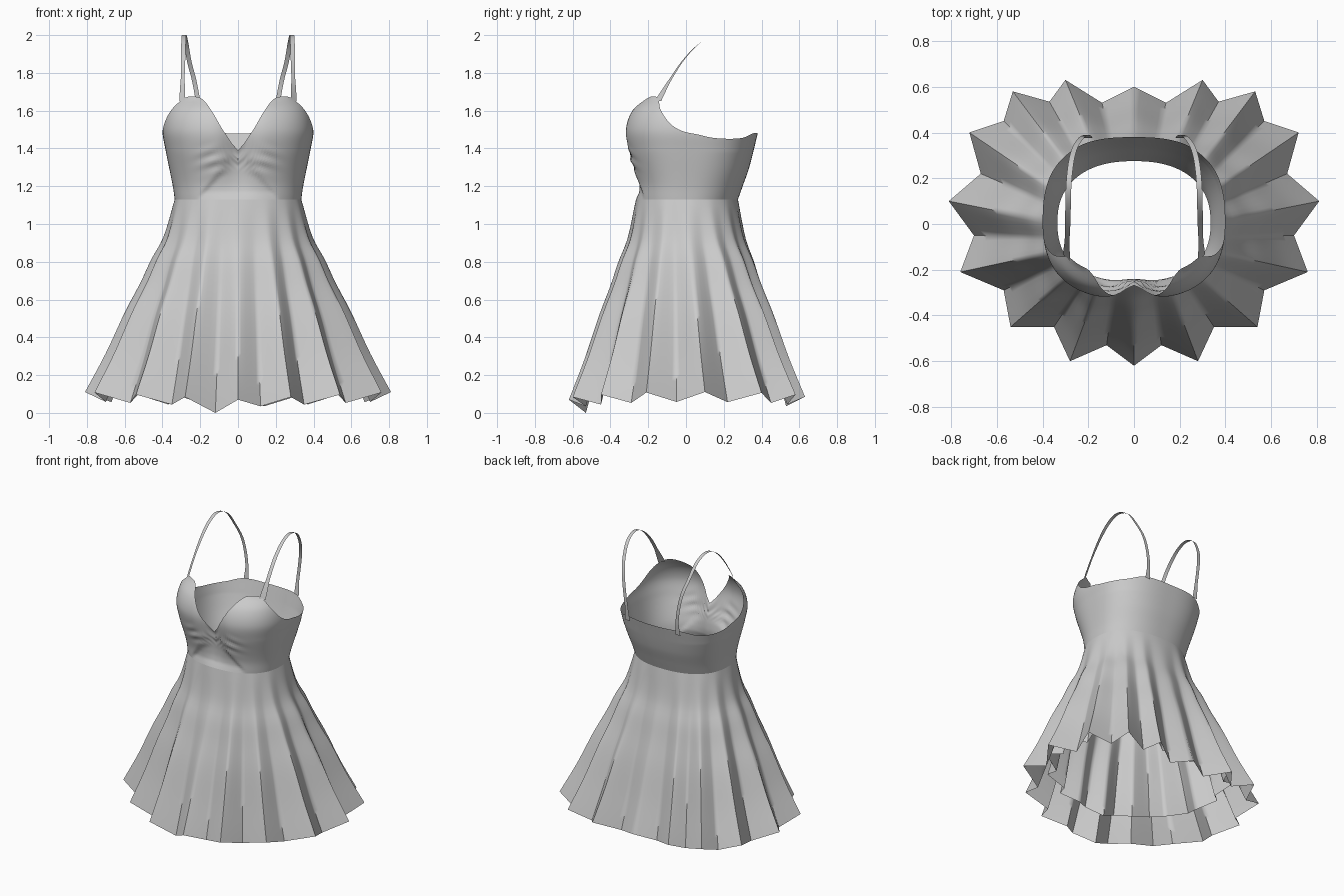
import bpy, bmesh, math
from mathutils import Vector

cube = bpy.data.objects.get("Cube")
if cube:
    bpy.data.objects.remove(cube)

fabric = bpy.data.materials.new("grey_fabric")
fabric.use_nodes = True
grey = (0.6, 0.6, 0.6, 1)
fabric.diffuse_color = grey
fabric.node_tree.nodes["Principled BSDF"].inputs["Base Color"].default_value = grey

WAIST_Z = 1.13


def curve(points, v):
    """Smooth interpolation through (key, value) pairs."""
    n = len(points)
    if v <= points[0][0]:
        return points[0][1]
    if v >= points[-1][0]:
        return points[-1][1]

    def slope(i):
        a, b = points[max(i - 1, 0)], points[min(i + 1, n - 1)]
        return (b[1] - a[1]) / (b[0] - a[0])

    for i in range(n - 1):
        (x0, y0), (x1, y1) = points[i], points[i + 1]
        if v <= x1:
            w = x1 - x0
            t = (v - x0) / w
            return ((1 + 2 * t) * (1 - t) ** 2 * y0 + t * (1 - t) ** 2 * w * slope(i)
                    + t * t * (3 - 2 * t) * y1 + t * t * (t - 1) * w * slope(i + 1))


def spow(v, e):
    return math.copysign(abs(v) ** e, v)


def loft(name, rows, closed=True, angle=60):
    """Skin a list of equal-length point rows into one smooth surface."""
    bm = bmesh.new()
    grid = [[bm.verts.new(p) for p in row] for row in rows]
    n = len(rows[0])
    for low, high in zip(grid, grid[1:]):
        for i in range(n if closed else n - 1):
            j = (i + 1) % n
            bm.faces.new((low[i], low[j], high[j], high[i]))
    mesh = bpy.data.meshes.new(name)
    bm.to_mesh(mesh)
    bm.free()
    mesh.materials.append(fabric)
    obj = bpy.data.objects.new(name, mesh)
    bpy.context.collection.objects.link(obj)
    bpy.ops.object.select_all(action="DESELECT")
    obj.select_set(True)
    bpy.context.view_layer.objects.active = obj
    bpy.ops.object.shade_smooth_by_angle(angle=math.radians(angle))
    return obj


# Bodice: half width, front and back depth by height, top edge by angle from front
WIDTH = [(1.13, .335), (1.2, .345), (1.4, .385), (1.5, .40), (1.6, .38), (1.67, .335)]
FRONT = [(1.13, -.265), (1.22, -.268), (1.4, -.315), (1.5, -.328), (1.6, -.295), (1.67, -.225)]
BACK = [(1.13, .275), (1.2, .30), (1.3, .335), (1.48, .38)]
TOP = [(0, 1.39), (6, 1.485), (15, 1.595), (27, 1.66), (42, 1.675), (55, 1.66),
       (68, 1.59), (79, 1.52), (90, 1.48), (105, 1.455), (135, 1.455), (155, 1.48), (180, 1.48)]


def bodice_point(a, z):
    rise = min(1, (z - WAIST_Z) / .25)
    e = .86 - .1 * rise
    mid = .005 + .025 * rise
    x = curve(WIDTH, z) * spow(math.sin(a), e)
    c = math.cos(a)
    y = mid + abs(spow(c, e)) * ((curve(FRONT if c > 0 else BACK, z)) - mid)
    if c > 0:
        # hollow between the cups and the tucked-in wrap panel below them
        y += .045 * rise * math.exp(-(x / .08) ** 2)
        inside = .21 * (1.39 - z) / .24 - abs(x)
        y += .012 * max(0, min(1, inside / .02)) * min(1, (z - WAIST_Z) / .04)
        # gathered folds fanning out under the cups
        fold = math.exp(-((z - 1.34) / .06) ** 2 - ((abs(x) - .12) / .08) ** 2)
        y += .007 * fold * math.sin(90 * (z + .35 * abs(x)))
    return Vector((x, y, z))


SEG, ROWS = 160, 40
rows = []
for r in range(ROWS + 1):
    row = []
    for i in range(SEG):
        a = math.tau * i / SEG
        deg = math.degrees(a)
        top = curve(TOP, min(deg, 360 - deg))
        row.append(bodice_point(a, WAIST_Z + (top - WAIST_Z) * r / ROWS))
    rows.append(row)
loft("bodice", rows)

# Skirt hem: alternating pleat ridges and valleys, front centre round to back centre
HEM = [(0, -.62), (.12, -.53), (.28, -.60), (.35, -.45), (.54, -.45), (.57, -.29),
       (.76, -.21), (.70, -.05), (.81, .10), (.67, .22), (.72, .40), (.57, .45),
       (.53, .58), (.37, .535), (.30, .63), (.14, .53), (0, .60)]
hem = []
for i, (x, y) in enumerate(HEM):
    z = .03 + .04 * x if i % 2 else .07 + .05 * x
    hem.append(Vector((x, y, z)))
hem += [Vector((-p.x, p.y, p.z)) for p in hem[-2:0:-1]]
hem[-1].z = 0
FLARE = [(0, 0), (.2, .13), (.31, .26), (.43, .38), (.58, .55), (.8, .77), (1, 1)]
SUB = 5


def hem_point(i, t):
    """Straight facets at the hem, rounded pleats higher up."""
    k, f = divmod(i, SUB)
    f /= SUB
    p, q = hem[k], hem[(k + 1) % len(hem)]
    straight = p.lerp(q, f)
    rounded = p.lerp(q, f * f * (3 - 2 * f))
    return rounded.lerp(straight, t ** 4)


def skirt(name, drop, shrink, rows_count=30):
    n = len(hem) * SUB
    rows = []
    for r in range(rows_count, -1, -1):
        s = drop * r / rows_count
        t = curve(FLARE, s)
        row = []
        for i in range(n):
            w = bodice_point(math.tau * i / n, WAIST_Z)
            h = hem_point(i, t)
            p = w.lerp(h, t)
            scale = 1 - (1 - shrink) * s / drop
            row.append((p.x * scale, p.y * scale, WAIST_Z + (h.z - WAIST_Z) * s))
        rows.append(row)
    return loft(name, rows)


skirt("skirt", 1, 1)
skirt("skirt_lining", .87, .87)

# Shoulder straps: thin ribbons from cup peak over the shoulder to the back edge
PATH = [(.295, -.15, 1.65), (.293, -.08, 1.77), (.29, 0, 1.885), (.288, .09, 1.97),
        (.285, .18, 2.0), (.275, .27, 1.96), (.258, .335, 1.86), (.232, .375, 1.76),
        (.212, .388, 1.65), (.20, .386, 1.55), (.20, .376, 1.46)]
for name, side in (("left_strap", 1), ("right_strap", -1)):
    edges = [[], []]
    last = len(PATH) - 1
    for step in range(last * 4 + 1):
        u = step / 4
        p = Vector([curve([(i, q[axis]) for i, q in enumerate(PATH)], u) for axis in range(3)])
        lean = max(0, 1 - u / 3)
        flare = 1 + 1.0 * max(0, 1 - u) + .6 * max(0, u - last + 1)
        across = Vector((1 - .3 * lean, .8 * lean, 0)).normalized() * .012 * flare
        for edge, sign in zip(edges, (-1, 1)):
            v = p + across * sign
            edge.append((v.x * side, v.y, min(v.z, 2)))
    loft(name, edges if side < 0 else edges[::-1], closed=False)
